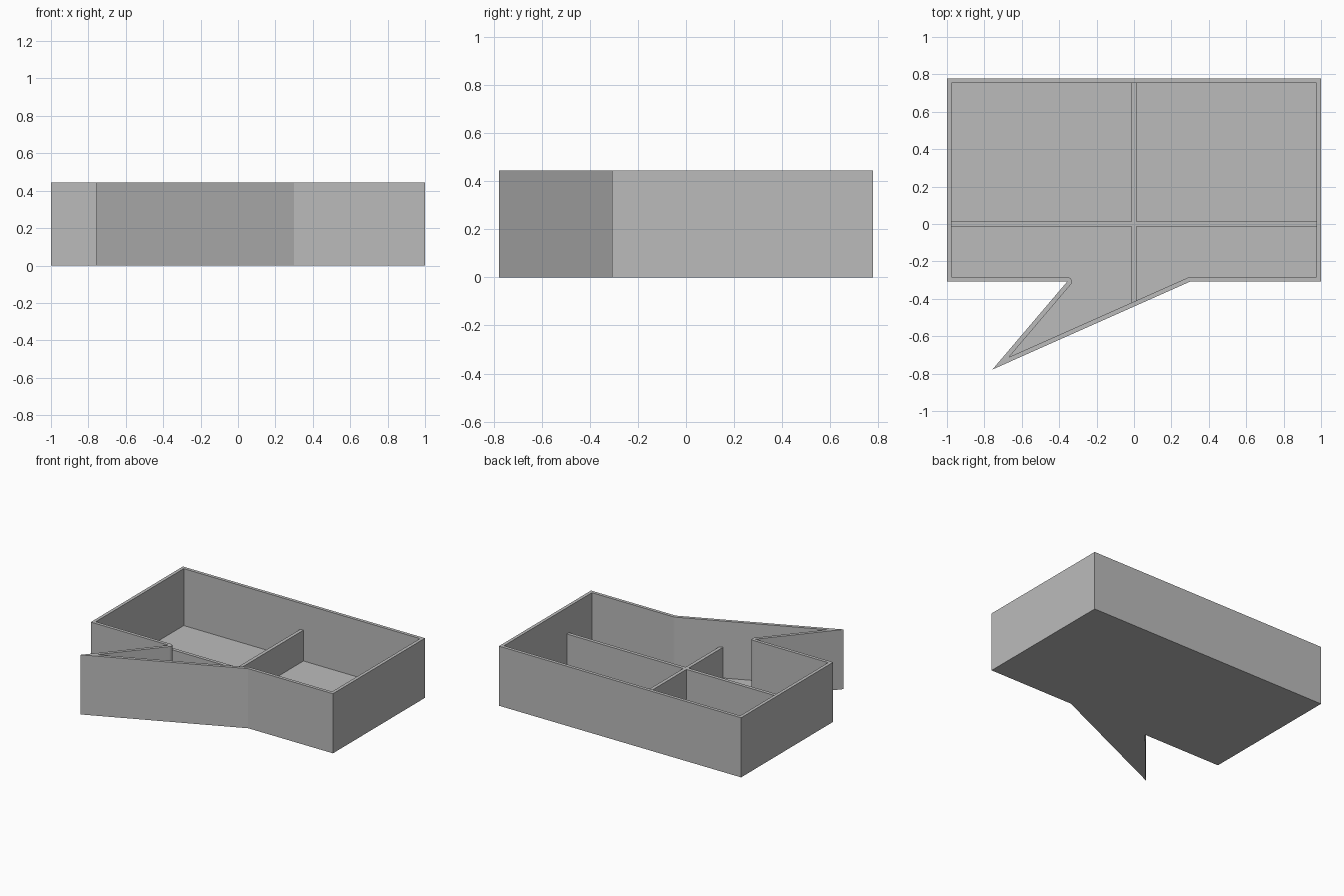
import bpy
import bmesh
import math
from mathutils import Vector

HEIGHT, FLOOR, WALL = 0.445, 0.02, 0.0245
DIVIDER_TOP, HALF = 0.25, 0.013

if "Cube" in bpy.data.objects:
    bpy.data.objects.remove(bpy.data.objects["Cube"])

grey = bpy.data.materials.new("plain grey")
grey.use_nodes = True
grey.diffuse_color = (0.5, 0.5, 0.5, 1)
grey.node_tree.nodes["Principled BSDF"].inputs["Base Color"].default_value = (0.5, 0.5, 0.5, 1)


def finish(bm, name):
    bmesh.ops.recalc_face_normals(bm, faces=bm.faces)
    mesh = bpy.data.meshes.new(name)
    bm.to_mesh(mesh)
    bm.free()
    mesh.materials.append(grey)
    obj = bpy.data.objects.new(name, mesh)
    bpy.context.collection.objects.link(obj)
    return obj


def ring(bm, points, z):
    return [bm.verts.new((p[0], p[1], z)) for p in points]


def skin(bm, low, high):
    for i in range(len(low)):
        j = (i + 1) % len(low)
        bm.faces.new((low[i], low[j], high[j], high[i]))


def inset_corner(before, corner, after, distance):
    """Inner points of one corner: a mitre, or an arc round a reflex corner."""
    a, b = (corner - before).normalized(), (after - corner).normalized()
    na, nb = Vector((-a.y, a.x)), Vector((-b.y, b.x))
    if a.cross(b) > 0:
        return [corner + (na + nb) * distance / (1 + na.dot(nb))]
    start, turn = math.atan2(na.y, na.x), -math.acos(na.dot(nb))
    steps = max(2, round(abs(turn) / math.radians(15)))
    angles = [start + turn * k / steps for k in range(steps + 1)]
    return [corner + Vector((math.cos(t), math.sin(t))) * distance for t in angles]


# Speech bubble outline, counter-clockwise
outline = [Vector(p) for p in (
    (1, 0.778), (-1, 0.778), (-1, -0.308), (-0.357, -0.308),
    (-0.757, -0.778), (0.3, -0.308), (1, -0.308))]
count = len(outline)
corners = [inset_corner(outline[i - 1], outline[i], outline[(i + 1) % count], WALL)
           for i in range(count)]
inner = [p for group in corners for p in group]

# Tray: outer walls, base, cavity and rim
bm = bmesh.new()
base, top = ring(bm, outline, 0), ring(bm, outline, HEIGHT)
floor, lip = ring(bm, inner, FLOOR), ring(bm, inner, HEIGHT)
bm.faces.new(base)
bm.faces.new(floor)
skin(bm, base, top)
skin(bm, floor, lip)
k = 0
for i, group in enumerate(corners):
    for _ in group[1:]:
        bm.faces.new((top[i], lip[k], lip[k + 1]))
        k += 1
    following = (k + 1) % len(lip)
    bm.faces.new((top[i], top[(i + 1) % count], lip[following], lip[k]))
    k += 1
finish(bm, "bubble_tray")

# Low cross-shaped divider, its ends sunk into the walls
east, north, south = 0.99, 0.768, -0.428
cross = [(east, HALF), (HALF, HALF), (HALF, north),
         (-HALF, north), (-HALF, HALF), (-east, HALF),
         (-east, -HALF), (-HALF, -HALF), (-HALF, south),
         (HALF, south), (HALF, -HALF), (east, -HALF)]
bm = bmesh.new()
low, high = ring(bm, cross, FLOOR / 2), ring(bm, cross, DIVIDER_TOP)
bm.faces.new(low)
bm.faces.new(high)
skin(bm, low, high)
finish(bm, "cross_divider")
